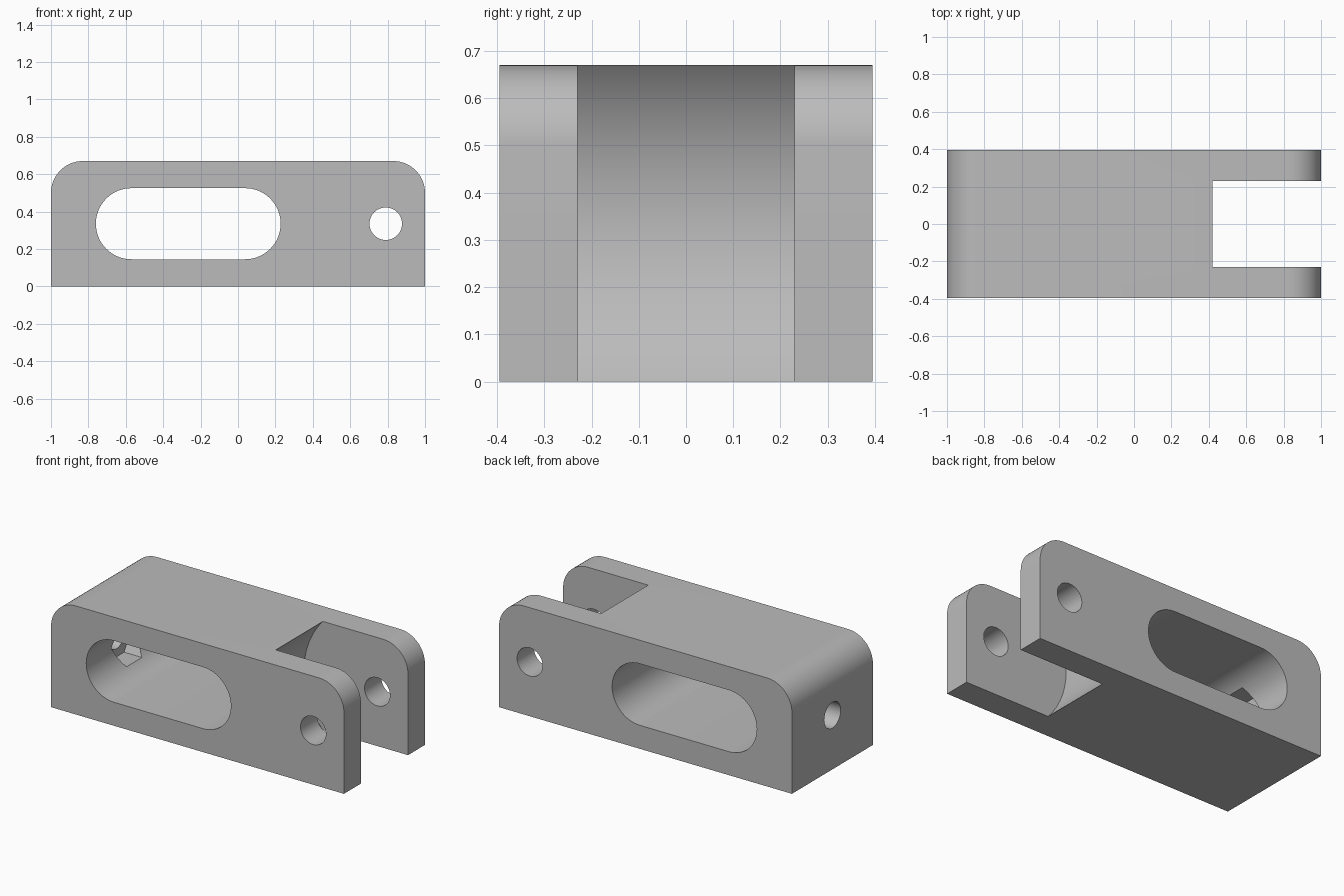
import bpy, bmesh
from math import sin, cos, pi, radians
from mathutils import Vector

if "Cube" in bpy.data.objects:
    bpy.data.objects.remove(bpy.data.objects["Cube"], do_unlink=True)

LENGTH, HEIGHT, DEPTH = 2.0, 0.67, 0.79
MID = HEIGHT / 2
CORNER = 0.17
PIN_X, PIN_R = 0.79, 0.087
SLOT_ENDS, SLOT_R = (-0.57, 0.038), 0.19

grey = bpy.data.materials.new("plain grey")
grey.use_nodes = True
colour = (0.5, 0.5, 0.5, 1)
grey.diffuse_color = colour
grey.node_tree.nodes["Principled BSDF"].inputs["Base Color"].default_value = colour


def arc(cx, cz, r, start, end, steps):
    """Points on an arc, angles in degrees."""
    angles = [radians(start + (end - start) * i / steps) for i in range(steps + 1)]
    return [(cx + r * cos(a), cz + r * sin(a)) for a in angles]


def prism(name, profile, low, high, axis="y"):
    """Extrude a closed profile, (x, z) along y or (y, z) along x."""
    def place(u, v, w):
        return Vector((u, w, v)) if axis == "y" else Vector((w, u, v))
    bm = bmesh.new()
    face = bm.faces.new([bm.verts.new(place(u, v, low)) for u, v in profile])
    new = bmesh.ops.extrude_face_region(bm, geom=[face])["geom"]
    bmesh.ops.translate(bm, vec=place(0, 0, high - low),
                        verts=[g for g in new if isinstance(g, bmesh.types.BMVert)])
    bmesh.ops.recalc_face_normals(bm, faces=bm.faces)
    mesh = bpy.data.meshes.new(name)
    bm.to_mesh(mesh)
    bm.free()
    mesh.materials.append(grey)
    obj = bpy.data.objects.new(name, mesh)
    bpy.context.collection.objects.link(obj)
    return obj


def select_only(obj):
    bpy.ops.object.select_all(action="DESELECT")
    obj.select_set(True)
    bpy.context.view_layer.objects.active = obj


def cut(target, cutter):
    cutter.hide_render = True
    mod = target.modifiers.new(cutter.name, "BOOLEAN")
    mod.operation, mod.solver, mod.object = "DIFFERENCE", "EXACT", cutter
    select_only(target)
    bpy.ops.object.modifier_apply(modifier=mod.name)
    bpy.data.objects.remove(cutter, do_unlink=True)


# Block with two rounded top corners
half = LENGTH / 2
outline = [(-half, 0), (half, 0)]
outline += arc(half - CORNER, HEIGHT - CORNER, CORNER, 0, 90, 16)
outline += arc(-half + CORNER, HEIGHT - CORNER, CORNER, 90, 180, 16)
body = prism("clevis_block", outline, -DEPTH / 2, DEPTH / 2)

# Fork gap with a concave back wall centred on the pin
gap = [(1.2, -0.1), (1.2, 0.8)] + arc(PIN_X, MID, 0.5, 112, 248, 40)
cut(body, prism("fork_gap_cutter", gap, -0.23, 0.23))

# Pin hole through both fork arms
circle = arc(PIN_X, MID, PIN_R, 0, 360, 48)[:-1]
cut(body, prism("pin_hole_cutter", circle, -1, 1))

# Long rounded slot through the body
slot = arc(SLOT_ENDS[0], MID, SLOT_R, 90, 270, 32) + arc(SLOT_ENDS[1], MID, SLOT_R, -90, 90, 32)
cut(body, prism("slot_cutter", slot, -1, 1))

# Hexagonal nut pocket in the end of the slot, and its bolt hole
cut(body, prism("nut_pocket_cutter", arc(0, MID, 0.15, 0, 360, 6)[:-1], -0.83, -0.5, "x"))
cut(body, prism("bolt_hole_cutter", arc(0, MID, 0.08, 0, 360, 40)[:-1], -1.2, -0.6, "x"))

select_only(body)
bpy.ops.object.shade_smooth_by_angle(angle=radians(30))
